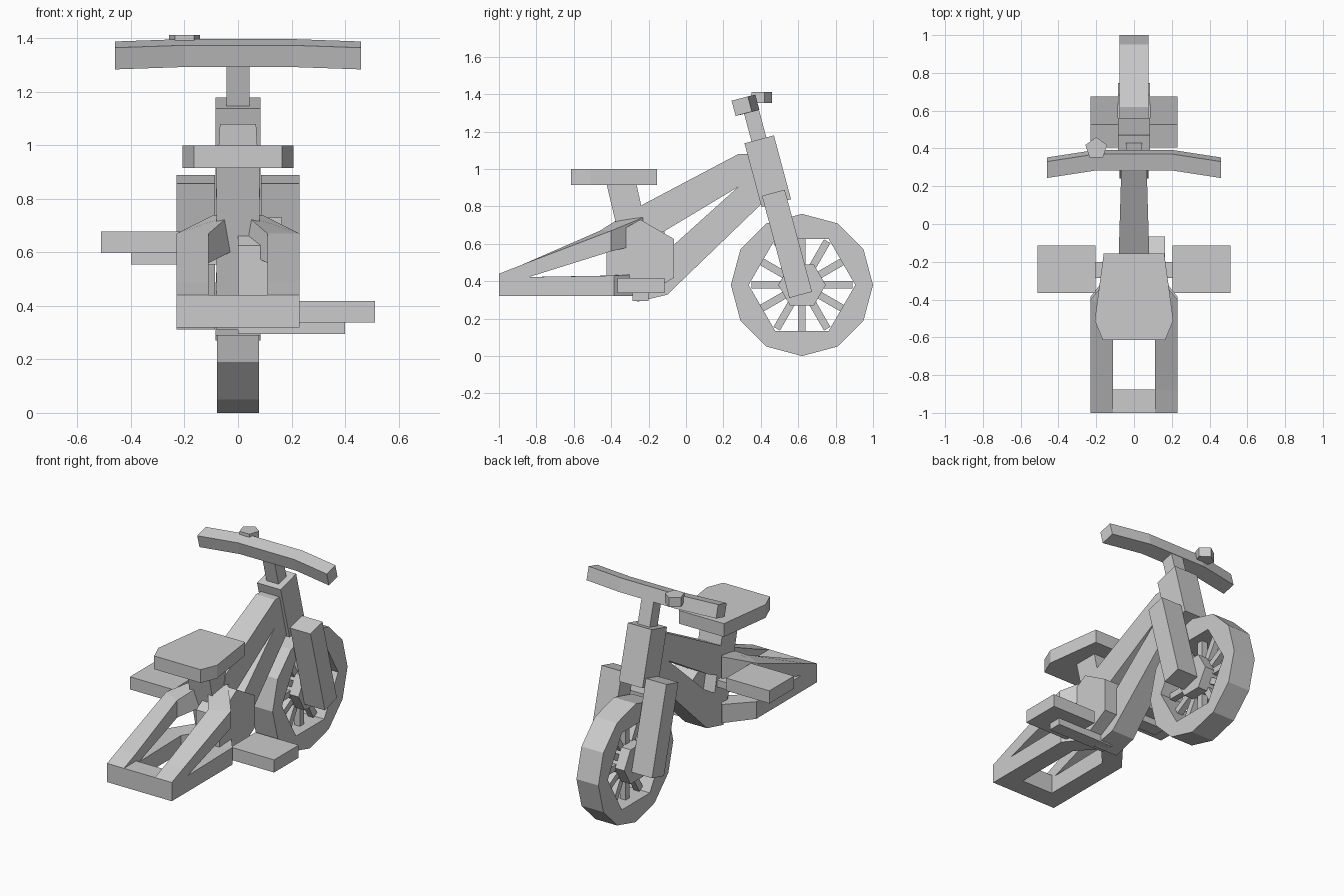
import bpy, bmesh, math
from mathutils import Matrix, Vector

if "Cube" in bpy.data.objects:
    bpy.data.objects.remove(bpy.data.objects["Cube"])

TILT = math.radians(15)


def finish(name, bm):
    bmesh.ops.recalc_face_normals(bm, faces=bm.faces[:])
    me = bpy.data.meshes.new(name)
    bm.to_mesh(me)
    bm.free()
    ob = bpy.data.objects.new(name, me)
    bpy.context.collection.objects.link(ob)
    return ob


def loft(name, rings):
    """Closed solid through matching rings of points."""
    bm = bmesh.new()
    vs = [[bm.verts.new(p) for p in r] for r in rings]
    for a, b in zip(vs, vs[1:]):
        for i in range(len(a)):
            j = (i + 1) % len(a)
            bm.faces.new((a[i], a[j], b[j], b[i]))
    bm.faces.new(vs[0])
    bm.faces.new(vs[-1])
    return finish(name, bm)


def box(name, x, y, z):
    return loft(name, [[(a, y[0], z[0]), (a, y[1], z[0]), (a, y[1], z[1]), (a, y[0], z[1])] for a in x])


def tilted(name, cx, cy, cz, sx, sy, sz, angle=TILT):
    bm = bmesh.new()
    bmesh.ops.create_cube(bm, size=1)
    bm.transform(Matrix.Translation((cx, cy, cz)) @ Matrix.Rotation(angle, 4, 'X')
                 @ Matrix.Diagonal((sx, sy, sz, 1)))
    return finish(name, bm)


def side_prism(name, pts, x0, x1):
    return loft(name, [[(x, y, z) for y, z in pts] for x in (x0, x1)])


def tapered(name, pts):
    """Side profile widened towards the front (-y)."""
    w = lambda y: 0.076 - 0.03 * y
    return loft(name, [[(s * w(y), y, z) for y, z in pts] for s in (-1, 1)])


def ngon(n, r, cy, cz, start=0.0):
    return [(cy + r * math.cos(start + 2 * math.pi * i / n),
             cz + r * math.sin(start + 2 * math.pi * i / n)) for i in range(n)]


# Wheel: twelve-sided tyre with hexagonal opening, hub and spokes
WY, WZ = 0.62, 0.38
bm = bmesh.new()
loops = []
for x, inner in ((-0.078, 0), (0.078, 0), (0.078, 1), (-0.078, 1)):
    ring = []
    for k in range(12):
        a = k * math.pi / 6
        r = 0.38 if not inner else 0.285 * (1 if k % 2 == 0 else math.cos(math.pi / 6))
        ring.append(bm.verts.new((x, WY + r * math.cos(a), WZ + r * math.sin(a))))
    loops.append(ring)
for q in range(4):
    a, b = loops[q], loops[(q + 1) % 4]
    for i in range(12):
        j = (i + 1) % 12
        bm.faces.new((a[i], a[j], b[j], b[i]))
finish("wheel_tyre", bm)
side_prism("wheel_hub", ngon(6, 0.127, WY, WZ), -0.085, 0.085)
for k in range(12):
    a = k * math.pi / 6
    tilted("spoke", 0, WY + 0.18 * math.cos(a), WZ + 0.18 * math.sin(a), 0.04, 0.18, 0.04, a)

# Fork legs, head tube and stem along the steering axis
for s in (-1, 1):
    tilted("fork_leg", s * 0.158, 0.54, 0.60, 0.145, 0.126, 0.565)
tilted("head_tube", 0, 0.437, 0.988, 0.168, 0.163, 0.353)
tilted("stem", 0, 0.368, 1.24, 0.086, 0.082, 0.22)

# Handlebar swept back at both ends
v = Vector((0, math.cos(TILT), math.sin(TILT))) * 0.045
u = Vector((0, -math.sin(TILT), math.cos(TILT))) * 0.042
loft("handlebar", [[Vector(c) + a * v + b * u for a, b in ((-1, -1), (1, -1), (1, 1), (-1, 1))]
                   for c in ((-0.46, 0.298, 1.336), (-0.2, 0.338, 1.345),
                             (0.2, 0.338, 1.345), (0.46, 0.298, 1.336))])
loft("bell", [[(x - 0.2, y, z) for x, y in ngon(5, 0.06, 0, 0.40, math.pi / 2)] for z in (1.352, 1.412)])

# Frame tubes
tapered("top_tube", [(0.38, 1.08), (0.28, 1.08), (-0.25, 0.80), (-0.27, 0.60), (-0.12, 0.665),
                     (0.28, 0.905), (0.42, 0.905)])
tapered("down_tube", [(0.28, 0.905), (0.42, 0.91), (0.40, 0.81), (-0.10, 0.328), (-0.26, 0.29),
                      (-0.30, 0.45), (-0.07, 0.59)])
side_prism("seat_tube", [(-0.425, 0.92), (-0.265, 0.92), (-0.16, 0.45), (-0.18, 0.31),
                         (-0.28, 0.31)], -0.08, 0.08)

# Seat
loft("seat", [[(x, y, z) for x, y in ((-0.16, -0.155), (0.16, -0.155), (0.208, -0.51),
                                      (0.165, -0.615), (-0.165, -0.615), (-0.208, -0.51))]
              for z in (0.915, 1.0)])


# Rear stays that turn inwards to the seat tube, and the floor bar
def stay(name, s, sections):
    loft(name, [[(s * a, ya, z0), (s * b, yb, z0), (s * b, yb, z1), (s * a, ya, z1)]
                for ya, yb, a, b, z0, z1 in sections])


for s in (-1, 1):
    stay("seat_stay", s, [(-1, -1, 0.11, 0.23, 0.33, 0.44), (-0.88, -0.88, 0.11, 0.23, 0.41, 0.487),
                          (-0.46, -0.40, 0.11, 0.23, 0.56, 0.67), (-0.35, -0.23, 0.03, 0.09, 0.60, 0.74)])
    stay("chain_stay", s, [(-1, -1, 0.11, 0.23, 0.32, 0.42), (-0.42, -0.385, 0.11, 0.23, 0.32, 0.43),
                           (-0.32, -0.22, 0.02, 0.10, 0.32, 0.44)])
box("rear_bar", (-0.23, 0.23), (-1, -0.875), (0.32, 0.44))

# Chain guard, cranks and pedals
side_prism("chain_guard", ngon(6, 0.208, -0.245, 0.522, math.pi / 6), 0.0, 0.165)
for s, z in ((1, 0.295), (-1, 0.555)):
    box("crank_axle", (0, s * 0.40), (-0.285, -0.20), (z, z + 0.045))
    box("pedal", (s * 0.205, s * 0.512), (-0.365, -0.115), (z + 0.042, z + 0.123))
